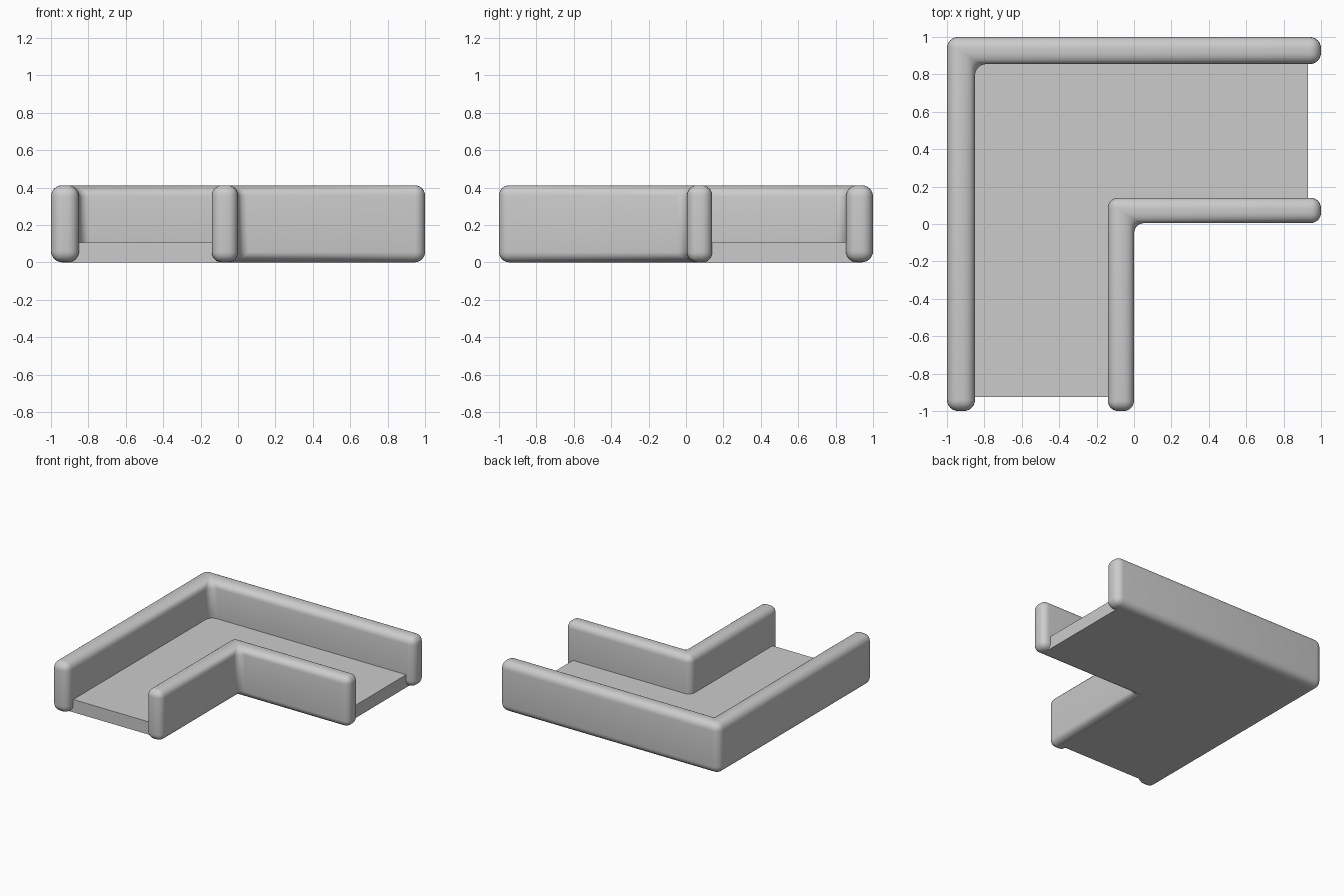
import bpy
import bmesh

cube = bpy.data.objects.get("Cube")
if cube:
    bpy.data.objects.remove(cube, do_unlink=True)

grey = bpy.data.materials.new("light_grey")
grey.use_nodes = True
colour = (0.6, 0.6, 0.6, 1)
grey.diffuse_color = colour
grey.node_tree.nodes["Principled BSDF"].inputs["Base Color"].default_value = colour


def l_shape(name, left, back, inner_x, inner_y, right, front, height, bevel=0):
    """Extrude an L outline whose corner is at the back on the -x side."""
    outline = [(left, front), (inner_x, front), (inner_x, inner_y),
               (right, inner_y), (right, back), (left, back)]
    bm = bmesh.new()
    base = bm.faces.new([bm.verts.new((x, y, 0)) for x, y in outline])
    top = bmesh.ops.extrude_face_region(bm, geom=[base])["geom"]
    bmesh.ops.translate(bm, vec=(0, 0, height),
                        verts=[v for v in top if isinstance(v, bmesh.types.BMVert)])
    bmesh.ops.recalc_face_normals(bm, faces=bm.faces)
    mesh = bpy.data.meshes.new(name)
    bm.to_mesh(mesh)
    bm.free()
    mesh.materials.append(grey)
    obj = bpy.data.objects.new(name, mesh)
    bpy.context.collection.objects.link(obj)
    if bevel:
        mod = obj.modifiers.new("rounded_edges", "BEVEL")
        mod.width = bevel
        mod.segments = 6
        mod.limit_method = "ANGLE"
        mesh.shade_smooth()
    return obj


# Rounded walls along the outside and inside of the corner
l_shape("outer_wall", -1, 1, -0.85, 0.855, 1, -1, 0.412, 0.06)
l_shape("inner_wall", -0.14, 0.14, 0, 0.005, 1, -1, 0.412, 0.055)

# Flat floor between the walls, stopping short of their ends
l_shape("floor", -0.94, 0.94, -0.06, 0.065, 0.93, -0.925, 0.105)
